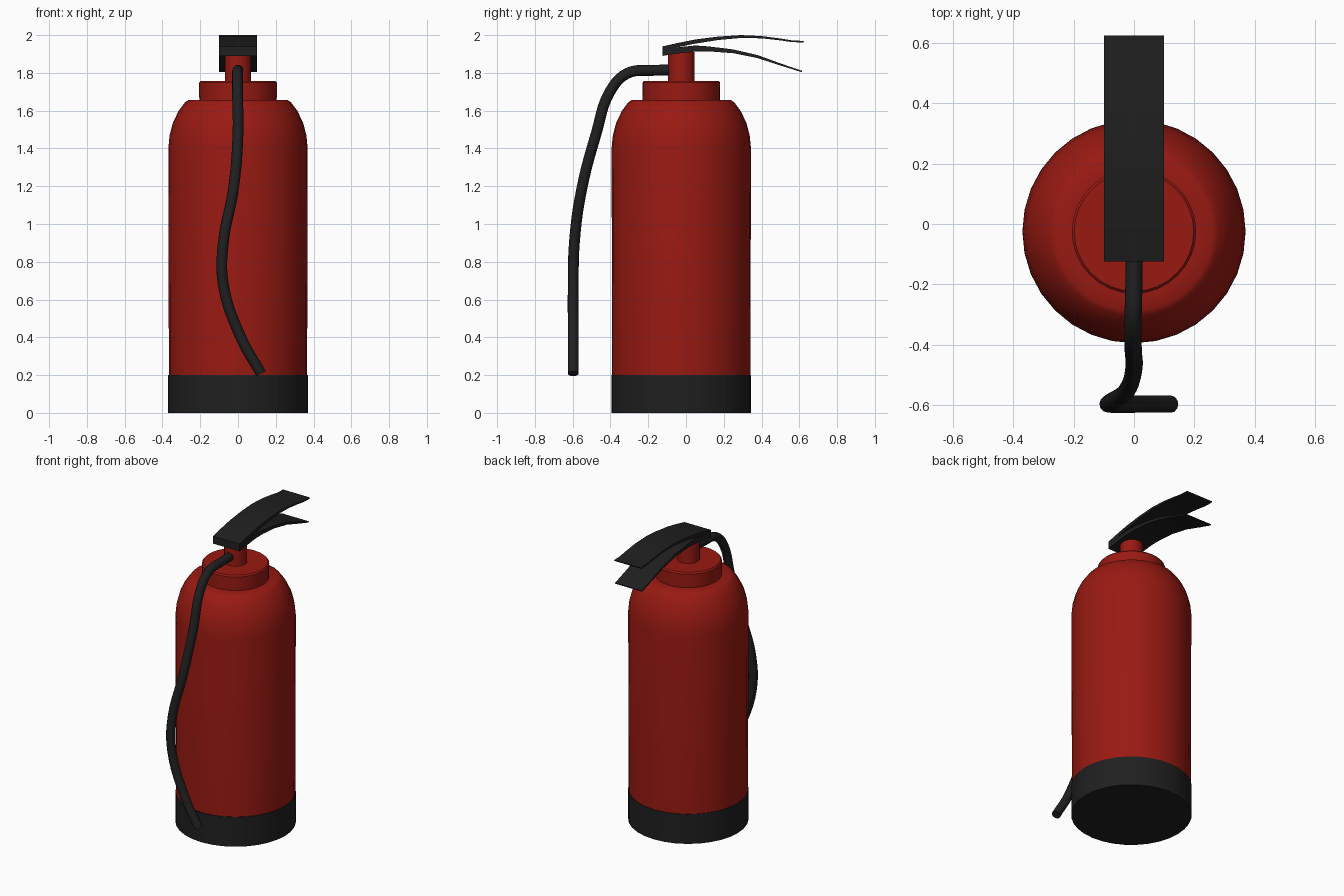
import bpy, bmesh, math
from mathutils import Vector

if "Cube" in bpy.data.objects:
    bpy.data.objects.remove(bpy.data.objects["Cube"])

AXIS_Y = -0.025
SIDES = 32


def material(name, color):
    m = bpy.data.materials.new(name)
    m.diffuse_color = (*color, 1)
    m.use_nodes = True
    m.node_tree.nodes["Principled BSDF"].inputs["Base Color"].default_value = m.diffuse_color
    return m


RED = material("red_paint", (0.32, 0.01, 0.006))
BLACK = material("black_rubber", (0.014, 0.014, 0.014))


def finish(bm, name, mat, angle=35):
    bmesh.ops.recalc_face_normals(bm, faces=bm.faces)
    me = bpy.data.meshes.new(name)
    bm.to_mesh(me)
    bm.free()
    me.materials.append(mat)
    ob = bpy.data.objects.new(name, me)
    bpy.context.collection.objects.link(ob)
    bpy.ops.object.select_all(action='DESELECT')
    ob.select_set(True)
    bpy.context.view_layer.objects.active = ob
    bpy.ops.object.shade_smooth_by_angle(angle=math.radians(angle))
    return ob


def lathe(name, profile, mat, cap_start=False, cap_end=False):
    bm = bmesh.new()
    rings = []
    for r, z in profile:
        rings.append([bm.verts.new((r * math.cos(a), AXIS_Y + r * math.sin(a), z))
                      for a in (2 * math.pi * i / SIDES for i in range(SIDES))])
    for lo, hi in zip(rings, rings[1:]):
        for i in range(SIDES):
            j = (i + 1) % SIDES
            bm.faces.new((lo[i], lo[j], hi[j], hi[i]))
    if cap_start:
        bm.faces.new(rings[0])
    if cap_end:
        bm.faces.new(rings[-1])
    return finish(bm, name, mat)


def lever(name, top, bottom, half_width=0.1):
    # Side profile in y-z, extruded across x
    bm = bmesh.new()
    outline = top + bottom[::-1]
    face = bm.faces.new([bm.verts.new((-half_width, y, z)) for y, z in outline])
    new = bmesh.ops.extrude_face_region(bm, geom=[face])["geom"]
    bmesh.ops.translate(bm, vec=Vector((2 * half_width, 0, 0)),
                        verts=[v for v in new if isinstance(v, bmesh.types.BMVert)])
    return finish(bm, name, BLACK)


# Black foot and red tank with domed shoulder, collar and valve neck
lathe("base", [(0.37, 0), (0.37, 0.2), (0.366, 0.2)], BLACK, cap_start=True)
lathe("tank", [(0.366, 0.2), (0.369, 1.40), (0.362, 1.47), (0.345, 1.535),
               (0.315, 1.598), (0.28, 1.645), (0.262, 1.656), (0.205, 1.656),
               (0.206, 1.748), (0.198, 1.757), (0.07, 1.757), (0.07, 1.91)],
      RED, cap_end=True)

# Squeeze lever and carry handle
lever("top_lever",
      [(-0.125, 1.94), (-0.05, 1.957), (0.05, 1.977), (0.17, 1.992), (0.29, 2.0),
       (0.4, 1.995), (0.5, 1.982), (0.56, 1.972), (0.625, 1.969)],
      [(-0.125, 1.934), (-0.05, 1.935), (0.05, 1.955), (0.17, 1.974), (0.29, 1.985),
       (0.4, 1.983), (0.5, 1.972), (0.56, 1.963), (0.62, 1.961)])
lever("carry_handle",
      [(-0.125, 1.934), (-0.05, 1.935), (0.05, 1.945), (0.12, 1.94), (0.25, 1.924),
       (0.38, 1.894), (0.5, 1.85), (0.615, 1.811)],
      [(-0.125, 1.89), (-0.05, 1.902), (0.05, 1.913), (0.12, 1.914), (0.25, 1.904),
       (0.38, 1.878), (0.5, 1.839), (0.612, 1.804)])

# Hose swept along a smooth path
path = [(0, -0.06, 1.815), (0, -0.18, 1.813), (-0.003, -0.31, 1.798),
        (-0.003, -0.40, 1.705), (0, -0.475, 1.48), (-0.025, -0.553, 1.18),
        (-0.078, -0.591, 0.90), (-0.078, -0.597, 0.68), (0.015, -0.597, 0.40),
        (0.122, -0.597, 0.208)]
curve = bpy.data.curves.new("hose", 'CURVE')
curve.dimensions = '3D'
curve.bevel_depth = 0.0285
curve.bevel_resolution = 4
curve.use_fill_caps = True
curve.resolution_u = 5
spline = curve.splines.new('BEZIER')
spline.bezier_points.add(len(path) - 1)
for p, co in zip(spline.bezier_points, path):
    p.co = co
    p.handle_left_type = p.handle_right_type = 'AUTO'
curve.materials.append(BLACK)
hose = bpy.data.objects.new("hose", curve)
bpy.context.collection.objects.link(hose)
